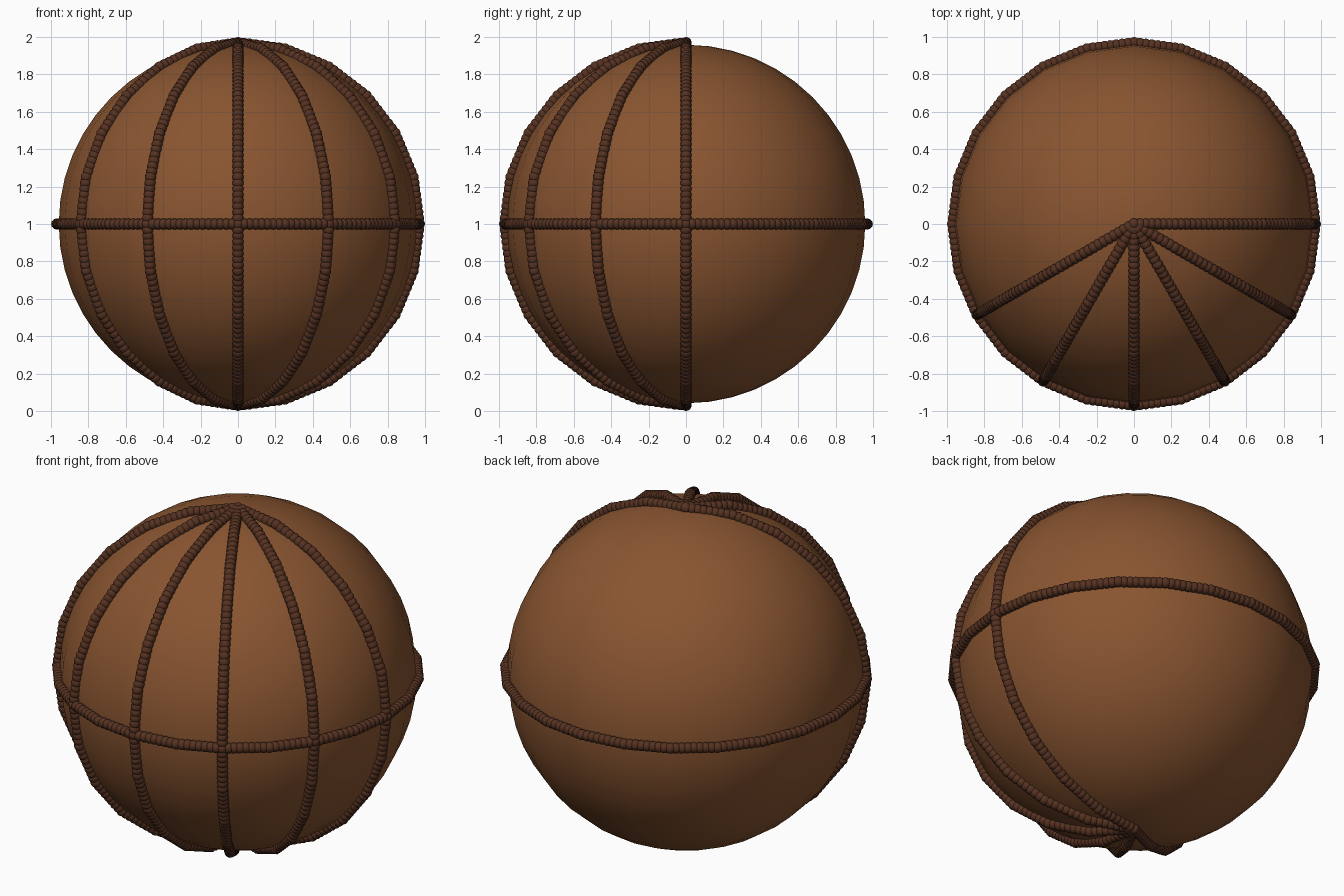
import bpy, bmesh, math
from mathutils import Vector, Matrix

default = bpy.data.objects.get("Cube")
if default:
    bpy.data.objects.remove(default)

CENTRE = Vector((0, 0, 1))
BALL_R, ROPE_R, BEAD_R = 0.957, 0.968, 0.03
SIDES = 24            # straight runs in a full loop
BEADS_PER_SIDE = 8


def material(name, rgb):
    mat = bpy.data.materials.new(name)
    mat.use_nodes = True
    mat.diffuse_color = (*rgb, 1)
    mat.node_tree.nodes["Principled BSDF"].inputs["Base Color"].default_value = (*rgb, 1)
    return mat


def finish(name, bm, mat):
    mesh = bpy.data.meshes.new(name)
    bm.to_mesh(mesh)
    bm.free()
    mesh.materials.append(mat)
    mesh.polygons.foreach_set("use_smooth", [True] * len(mesh.polygons))
    obj = bpy.data.objects.new(name, mesh)
    bpy.context.collection.objects.link(obj)
    return obj


def beaded_rope(name, corners, mat):
    """String overlapping beads along the straight runs between corners."""
    bm = bmesh.new()
    for a, b in zip(corners, corners[1:]):
        turn = (b - a).to_track_quat('Z', 'Y').to_matrix().to_4x4()
        for i in range(BEADS_PER_SIDE):
            place = Matrix.Translation(a.lerp(b, i / BEADS_PER_SIDE)) @ turn
            bmesh.ops.create_uvsphere(bm, u_segments=12, v_segments=8,
                                      radius=BEAD_R, matrix=place)
    # closing bead
    bmesh.ops.create_uvsphere(bm, u_segments=12, v_segments=8, radius=BEAD_R,
                              matrix=Matrix.Translation(corners[-1]))
    return finish(name, bm, mat)


leather = material("brown leather", (0.25, 0.09, 0.03))
cord = material("dark brown cord", (0.09, 0.031, 0.015))

# Ball
bm = bmesh.new()
bmesh.ops.create_uvsphere(bm, u_segments=SIDES, v_segments=SIDES, radius=BALL_R,
                          matrix=Matrix.Translation(CENTRE))
finish("ball", bm, leather)

# Rope round the middle
step = 2 * math.pi / SIDES
beaded_rope("middle_rope",
            [CENTRE + ROPE_R * Vector((math.cos(i * step), math.sin(i * step), 0))
             for i in range(SIDES + 1)], cord)

# Six pole-to-pole ropes fanned across the front half
for k in range(6):
    yaw = -math.radians(30 * k)
    out = Vector((math.cos(yaw), math.sin(yaw), 0))
    beaded_rope(f"upright_rope_{k + 1}",
                [CENTRE + ROPE_R * (out * math.sin(i * step) + Vector((0, 0, math.cos(i * step))))
                 for i in range(SIDES // 2 + 1)], cord)
